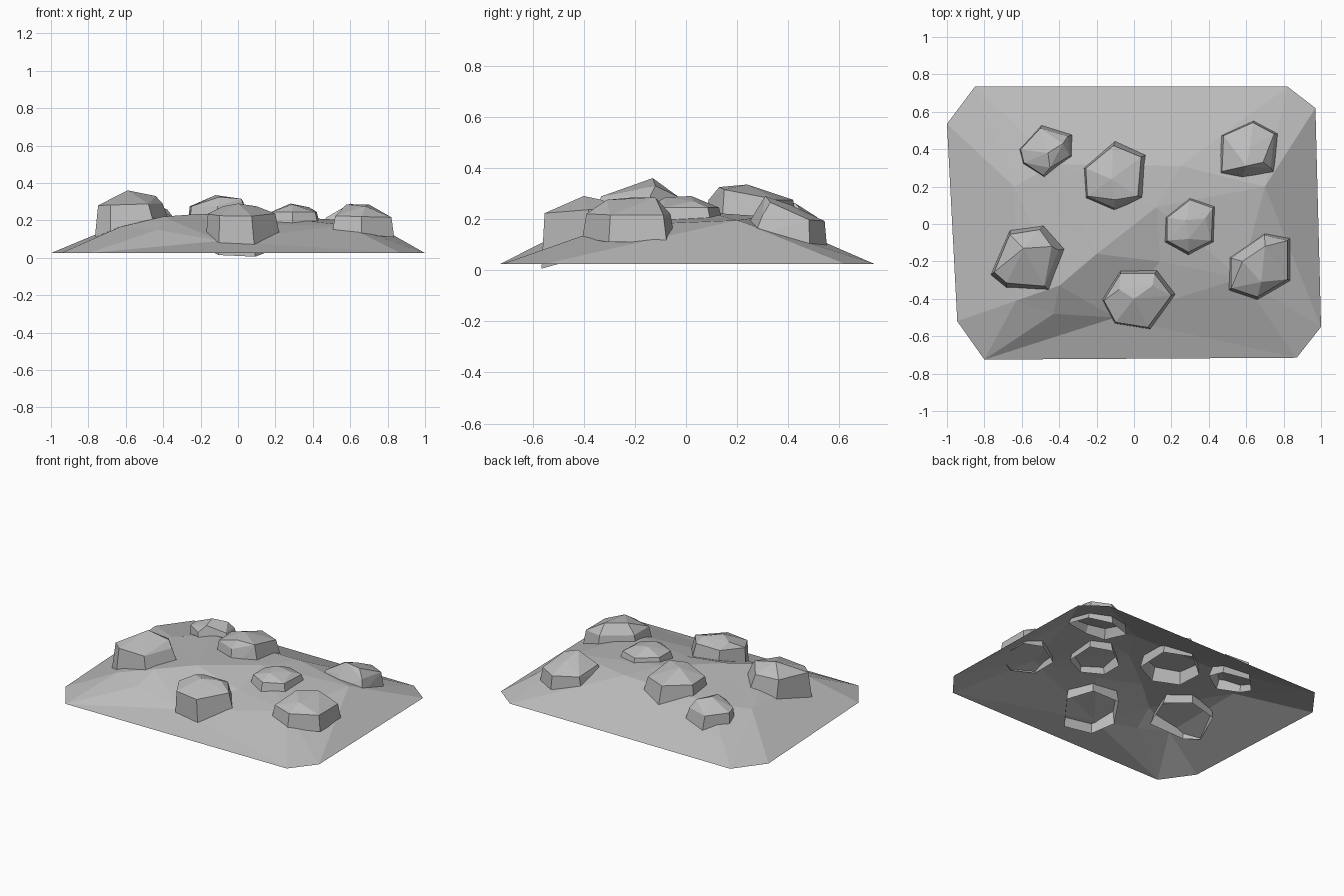
import bpy
import bmesh
from mathutils import Vector
from mathutils.geometry import delaunay_2d_cdt

default_cube = bpy.data.objects.get("Cube")
if default_cube:
    bpy.data.objects.remove(default_cube, do_unlink=True)

# One plain stone colour for everything
stone = bpy.data.materials.new("stone_grey")
stone.use_nodes = True
stone.diffuse_color = (0.5, 0.5, 0.5, 1)
shader = next(n for n in stone.node_tree.nodes if n.type == "BSDF_PRINCIPLED")
shader.inputs["Base Color"].default_value = stone.diffuse_color


def add_object(name, bm):
    """Turn a bmesh into a flat shaded stone object."""
    mesh = bpy.data.meshes.new(name)
    bm.to_mesh(mesh)
    bm.free()
    mesh.materials.append(stone)
    obj = bpy.data.objects.new(name, mesh)
    bpy.context.collection.objects.link(obj)
    return obj


def add_rock(name, outline, base, rim, crown, lean=(0, 0), taper=0.87, shift=(0, 0)):
    """Faceted boulder: buried foot ring, narrower rim ring, crown points, open below."""
    bm = bmesh.new()
    centre = sum((Vector(p) for p in outline), Vector((0, 0))) / len(outline)
    rim_centre = centre + Vector(shift)
    for point in outline:
        offset = Vector(point) - centre
        slope = offset.dot(Vector(lean))
        bm.verts.new((*(centre + offset * 1.03), base + slope))
        bm.verts.new((*(rim_centre + offset * taper), rim + slope / 4))
    for point in crown:
        bm.verts.new(point)
    hull = bmesh.ops.convex_hull(bm, input=bm.verts[:])
    inner = [g for g in hull["geom_interior"] if isinstance(g, bmesh.types.BMVert)]
    bmesh.ops.delete(bm, geom=inner, context="VERTS")
    bmesh.ops.recalc_face_normals(bm, faces=bm.faces[:])
    bm.normal_update()
    bottom = [f for f in bm.faces if f.normal.z < -0.7]
    bmesh.ops.delete(bm, geom=bottom, context="FACES")
    bmesh.ops.dissolve_limit(bm, angle_limit=0.06, verts=bm.verts[:], edges=bm.edges[:])
    return add_object(name, bm)


def add_mound(name, border, border_height, summit, ridges):
    """Open shell of ground, triangulated between its border and the summit points."""
    flat = [Vector(p) for p in border] + [Vector(p[:2]) for p in summit]
    heights = [border_height] * len(border) + [p[2] for p in summit]
    count = len(border)
    edges = [(i, (i + 1) % count) for i in range(count)]
    edges += [(a + count, b + count) for a, b in ridges]
    points, _, faces, sources, _, _ = delaunay_2d_cdt(flat, edges, [], 0, 1e-5)
    bm = bmesh.new()
    verts = [bm.verts.new((p.x, p.y, heights[s[0]] if s else border_height))
             for p, s in zip(points, sources)]
    for face in faces:
        bm.faces.new([verts[i] for i in face])
    bm.normal_update()
    for face in bm.faces:
        if face.normal.z < 0:
            face.normal_flip()
    return add_object(name, bm)


# Ground mound with clipped corners and a slanting ridge
add_mound(
    "ground_mound",
    [(-.85, .735), (-1, .535), (-.945, -.52), (-.8, -.725),
     (.87, -.715), (1, -.55), (.97, .62), (.82, .735)],
    0.025,
    [(-.64, .2, .175), (-.63, -.41, .165), (-.43, -.48, .15), (-.1, -.5, .09),
     (-.4, -.33, .22), (.12, .09, .225), (.14, -.2, .175), (.57, -.29, .175),
     (.7, .2, .195), (.25, .31, .21), (-.42, .32, .2), (-.2, -.16, .235)],
    [(4, 11), (11, 5), (5, 6), (1, 2), (2, 3), (3, 6)],
)

# Boulders scattered over the mound
add_rock("left_rock",
         [(-.76, -.27), (-.66, -.03), (-.47, 0), (-.35, -.13), (-.44, -.36), (-.68, -.34)],
         base=.12, rim=.285, taper=.84, lean=(.1, 0), shift=(-.02, 0),
         crown=[(-.59, -.13, .36), (-.44, -.12, .33)])

add_rock("back_left_rock",
         [(-.61, .4), (-.49, .53), (-.32, .48), (-.31, .36), (-.47, .24), (-.59, .32)],
         base=.1, rim=.215, lean=(0, -.2), shift=(-.015, 0),
         crown=[(-.46, .38, .28), (-.38, .43, .26), (-.45, .3, .265)])

add_rock("middle_rock",
         [(-.27, .3), (-.1, .44), (.07, .37), (.06, .14), (-.1, .06), (-.26, .13)],
         base=.13, rim=.275, shift=(-.01, .005),
         crown=[(-.12, .24, .335), (.02, .15, .315), (-.1, .13, .325)])

add_rock("back_right_rock",
         [(.45, .25), (.46, .47), (.64, .55), (.77, .48), (.75, .27), (.58, .23)],
         base=.1, rim=.205, lean=(0, -.3), shift=(0, .015),
         crown=[(.6, .31, .29), (.69, .33, .265), (.62, .41, .255)])

add_rock("centre_right_rock",
         [(.16, -.1), (.16, .04), (.3, .15), (.44, .1), (.43, -.1), (.29, -.17)],
         base=.15, rim=.245,
         crown=[(.28, .02, .29), (.38, .03, .27), (.29, -.08, .285)])

add_rock("front_rock",
         [(-.17, -.4), (-.07, -.24), (.13, -.24), (.23, -.37), (.09, -.56), (-.1, -.53)],
         base=.055, rim=.235, lean=(0, .29), shift=(-.01, -.01), taper=.9,
         crown=[(0, -.4, .29), (.1, -.33, .275), (-.08, -.35, .275)])

add_rock("right_rock",
         [(.51, -.18), (.7, -.05), (.83, -.08), (.83, -.3), (.66, -.4), (.51, -.35)],
         base=.125, rim=.22, lean=(-.1, 0), taper=.94,
         crown=[(.7, -.12, .285), (.68, -.31, .275), (.58, -.2, .285)])
